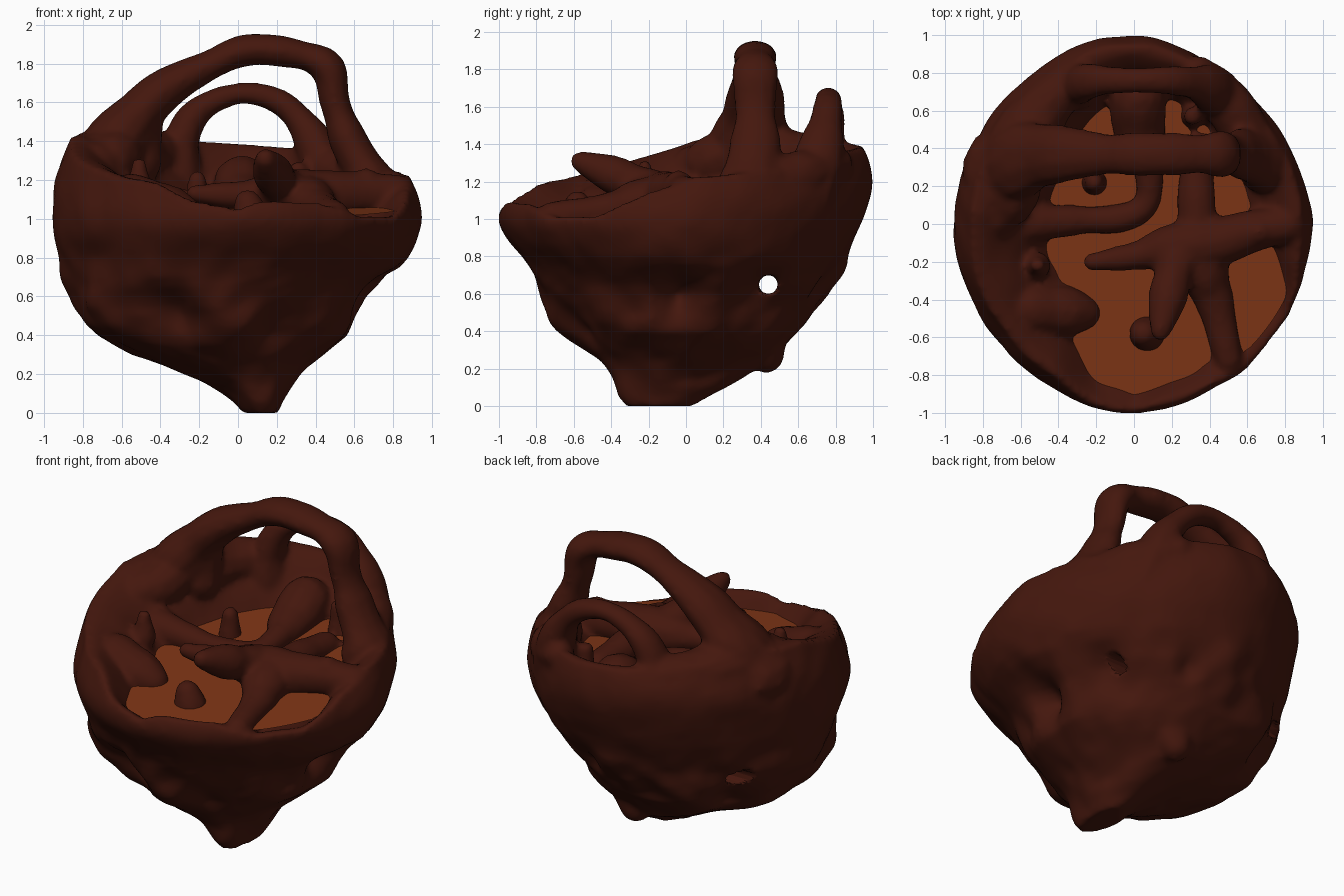
import bpy, bmesh, math
from mathutils import Vector, Matrix, noise

if "Cube" in bpy.data.objects:
    bpy.data.objects.remove(bpy.data.objects["Cube"])


def material(name, col):
    m = bpy.data.materials.new(name)
    m.diffuse_color = (*col, 1)
    m.use_nodes = True
    m.node_tree.nodes["Principled BSDF"].inputs["Base Color"].default_value = m.diffuse_color
    return m


def lerp_rows(rows, k):
    """Interpolate a table whose first column is the key."""
    for a, b in zip(rows, rows[1:]):
        if k <= b[0]:
            t = max(0, (k - a[0]) / (b[0] - a[0]))
            return [p + (q - p) * t for p, q in zip(a[1:], b[1:])]
    return list(rows[-1][1:])


# Outer extents by height: z, xmin, xmax, ymin, ymax
EXT = [(0, .05, .2, -.3, .0), (.04, -.02, .24, -.37, .1), (.1, -.08, .27, -.4, .2),
       (.2, -.25, .34, -.44, .38), (.3, -.54, .44, -.53, .52), (.4, -.75, .62, -.69, .61),
       (.5, -.84, .63, -.74, .7), (.6, -.87, .65, -.78, .77), (.7, -.89, .76, -.83, .81),
       (.8, -.92, .88, -.88, .86), (.9, -.95, .93, -.97, .91), (1, -.96, .96, -1.02, .95),
       (1.1, -.96, .94, -.98, .98), (1.2, -.95, .89, -.92, 1.0), (1.3, -.92, .85, -.88, .99),
       (1.45, -.84, .78, -.82, .92)]
# Rim by angle: degrees, crest height, floor edge as fraction of the outline
RIM = [(0, 1.22, .62), (30, 1.26, .62), (60, 1.36, .68), (90, 1.39, .7), (120, 1.41, .55),
       (150, 1.46, .46), (180, 1.42, .44), (210, 1.29, .46), (228, 1.22, .55), (242, 1.19, .68),
       (253, 1.1, .82), (270, 1.05, .85), (280, 1.1, .85), (300, 1.08, .82), (314, 1.01, .88),
       (330, 1.02, .92), (345, 1.14, .8), (360, 1.22, .62)]
# Hollows in the outside: position, radius, depth
DENTS = [((.68, -.05, .6), .15, .14), ((-.36, -.68, .5), .17, .13), ((.2, -.66, .4), .15, .11),
         ((.6, .43, .63), .12, .1), ((.2, .75, .6), .1, .08), ((.45, -.5, .35), .14, .08),
         ((-.6, .4, .5), .15, .09), ((.0, -.3, .12), .1, .04)]


def floor_z(y):
    return 1.065 + .07 * y


def outline(ang, z):
    rows = [lerp_rows(EXT, max(0, z + d)) for d in (-.04, 0, .04)]
    x0, x1, y0, y1 = [sum(c) / 3 for c in zip(*rows)]
    c, s = [math.copysign(abs(v) ** 1.1, v) for v in (math.cos(ang), math.sin(ang))]
    return Vector(((x0 + x1) / 2 + (x1 - x0) / 2 * c, (y0 + y1) / 2 + (y1 - y0) / 2 * s, z))


def roughen(p):
    out = Vector((p.x, p.y, 0)).normalized()
    low = 1.4 if p.z < .65 else max(.4, 1.4 - (p.z - .65) * 4)
    d = low * (.035 * noise.noise(p * 3.5) + .02 * noise.noise(p * 8))
    for c, r, depth in DENTS:
        d -= depth * math.exp(-((p - Vector(c)).length / r) ** 2 * 1.5)
    return p + out * d


bm = bmesh.new()

# Rock bowl: outside, rim and inner wall as one closed skin
N = 96
rings = []
for i in range(18 + 10 + 14):
    ring = []
    for j in range(N):
        a = 2 * math.pi * j / N
        h, f = lerp_rows(RIM, math.degrees(a))
        if i < 18:
            p = roughen(outline(a, i * .05))
        elif i < 28:
            p = roughen(outline(a, .85 + (h - .85) * (i - 17) / 10))
        else:
            t = (i - 27) / 14
            top, low = outline(a, h), outline(a, 1.05) * f
            p = top.lerp(low, t)
            s = max(0, (t - .12) / .88)
            p.z = h - (h - (floor_z(low.y) - .06)) * (s ** 1.35)
            p.z += .05 * noise.noise(p * 5) * t
        ring.append(bm.verts.new(p))
    rings.append(ring)
for lo, hi in zip(rings, rings[1:]):
    for j in range(N):
        k = (j + 1) % N
        bm.faces.new((lo[j], lo[k], hi[k], hi[j]))
for ring, c, flip in ((rings[0], (.12, -.15, 0), True), (rings[-1], (0, 0, .97), False)):
    cv = bm.verts.new(c)
    for j in range(N):
        tri = (ring[j], ring[(j + 1) % N], cv)
        bm.faces.new(tri[::-1] if flip else tri)


def limb(path, wide=1.0):
    """Chain of overlapping balls along a smooth path of (x, y, z, radius)."""
    pts = [Vector(p) for p in path]
    pts = [pts[0]] + pts + [pts[-1]]
    for a, b, c, d in zip(pts, pts[1:], pts[2:], pts[3:]):
        n = max(2, int((c - b).length / .03))
        for i in range(n + 1):
            t = i / n
            q = .5 * (2 * b + (c - a) * t + (2 * a - 5 * b + 4 * c - d) * t * t
                      + (3 * b - a - 3 * c + d) * t ** 3)
            r = q[3] * (1 + .15 * noise.noise(Vector(q[:3]) * 7))
            mat = Matrix.Translation(q[:3]) @ Matrix.Diagonal((1, wide, 1, 1))
            bmesh.ops.create_icosphere(bm, subdivisions=2, radius=r, matrix=mat)


# Large and small arch
limb([(-.74, .26, 1.26, .17), (-.6, .34, 1.44, .15), (-.4, .37, 1.65, .11), (-.15, .37, 1.79, .085),
      (.05, .37, 1.87, .085), (.3, .37, 1.85, .08), (.46, .37, 1.78, .09), (.5, .37, 1.6, .08),
      (.57, .37, 1.4, .1), (.68, .34, 1.2, .12)], 1.4)
limb([(-.3, .74, 1.15, .12), (-.29, .74, 1.4, .1), (-.2, .76, 1.56, .075), (0, .76, 1.645, .062),
      (.2, .76, 1.61, .065), (.34, .74, 1.48, .08), (.43, .7, 1.3, .12), (.48, .64, 1.1, .12)], 1.2)
# Shoulders joining the arch feet to the rim
limb([(-.74, .05, 1.26, .14), (-.64, .34, 1.32, .18), (-.53, .54, 1.32, .16), (-.37, .74, 1.33, .12)])
limb([(.67, .28, 1.16, .11), (.59, .48, 1.2, .13), (.48, .66, 1.25, .13), (.34, .8, 1.3, .09)])
limb([(-.66, .12, 1.3, .13), (-.56, .3, 1.4, .13), (-.47, .36, 1.55, .1)])
limb([(-.52, .35, 1.3, .13), (-.49, .37, 1.5, .11)])
# Ridges across the floor
limb([(-.58, .0, 1.12, .11), (-.3, .02, 1.08, .08), (-.08, .03, 1.07, .08), (.06, .1, 1.08, .08),
      (.08, .28, 1.1, .09), (.03, .5, 1.1, .14), (.02, .66, 1.18, .15)])
limb([(-.22, -.2, 1.13, .05), (0, -.17, 1.12, .08), (.22, -.12, 1.12, .13), (.42, -.1, 1.12, .14),
      (.62, -.04, 1.13, .12), (.82, 0, 1.13, .1)])
limb([(.34, .4, 1.08, .09), (.33, .1, 1.1, .1), (.36, -.22, 1.08, .14), (.43, -.42, 1.04, .1),
      (.5, -.72, 1.02, .08)])
limb([(-.55, -.45, 1.1, .13), (-.4, -.46, 1.05, .14), (-.27, -.47, 1.02, .1)])
# Horn, knobs and columns
limb([(.25, -.12, 1.12, .13), (.2, -.3, 1.2, .11), (.16, -.47, 1.27, .085), (.14, -.57, 1.31, .055)])
limb([(.07, -.58, 1.0, .1), (.05, -.58, 1.08, .075)])
limb([(.31, .57, 1.05, .07), (.31, .57, 1.25, .055)])
limb([(-.51, -.22, 1.15, .07), (-.51, -.22, 1.28, .04)])
limb([(-.21, .22, 1.05, .07), (-.21, .22, 1.2, .05)])
limb([(.66, -.02, 1.12, .09), (.66, -.04, 1.19, .07)])
# Hanging lump underneath
limb([(.08, .38, .42, .17), (.05, .43, .27, .1)])

bmesh.ops.recalc_face_normals(bm, faces=bm.faces[:])
me = bpy.data.meshes.new("rock_bowl")
bm.to_mesh(me)
bm.free()
rock = bpy.data.objects.new("rock_bowl", me)
bpy.context.collection.objects.link(rock)
me.materials.append(material("dark_rock", (.058, .0085, .004)))

# Tunnel through the lower back
bpy.ops.mesh.primitive_cylinder_add(vertices=12, radius=.05, depth=2.4,
                                    location=(0, .44, .65), rotation=(0, math.pi / 2, 0))
cutter = bpy.context.object
cutter.name = "tunnel_cutter"
cutter.hide_render = True
cutter.display_type = 'WIRE'

# Fuse everything, then soften
rm = rock.modifiers.new("fuse", 'REMESH')
rm.mode = 'VOXEL'
rm.voxel_size = .02
rm.use_smooth_shade = True
bo = rock.modifiers.new("tunnel", 'BOOLEAN')
bo.operation = 'DIFFERENCE'
bo.object = cutter
bo.solver = 'EXACT'
sm = rock.modifiers.new("soften", 'SMOOTH')
sm.factor = .5
sm.iterations = 5

# Glowing floor
bm = bmesh.new()
edge = []
for j in range(N):
    a = 2 * math.pi * j / N
    f = lerp_rows(RIM, math.degrees(a))[1]
    p = outline(a, 1.05) * min(.95, f + .07)
    edge.append(bm.verts.new((p.x, p.y, floor_z(p.y))))
mid = bm.verts.new((0, 0, floor_z(0)))
for j in range(N):
    bm.faces.new((edge[j], edge[(j + 1) % N], mid))
fm = bpy.data.meshes.new("lava_floor")
bm.to_mesh(fm)
bm.free()
fm.materials.append(material("orange_floor", (.21, .036, .008)))
bpy.context.collection.objects.link(bpy.data.objects.new("lava_floor", fm))
